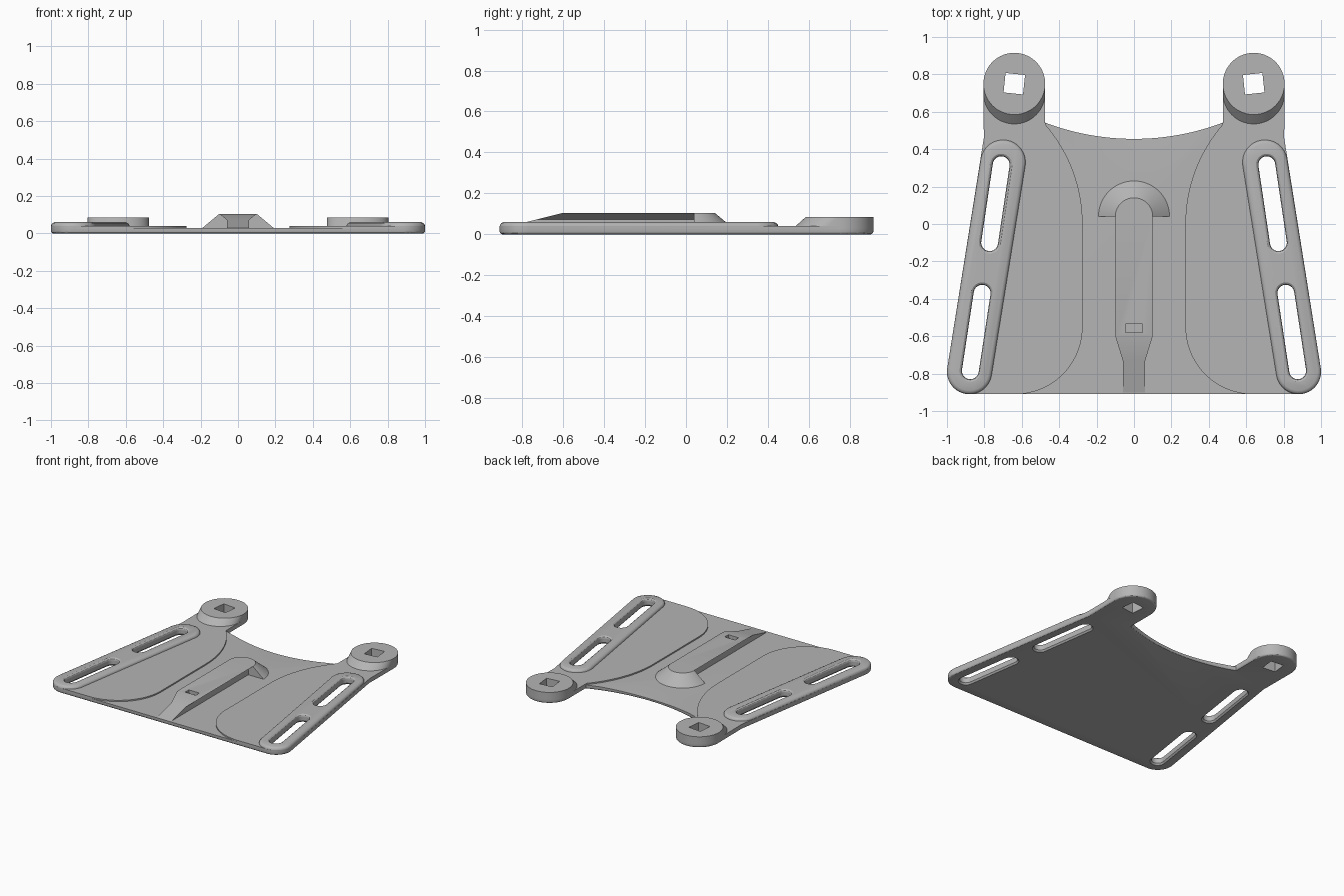
import bpy
import bmesh
from math import sin, cos, radians, atan2, degrees, asin
from mathutils import Vector

if "Cube" in bpy.data.objects:
    bpy.data.objects.remove(bpy.data.objects["Cube"], do_unlink=True)

grey = bpy.data.materials.new("mid_grey")
grey.use_nodes = True
colour = (0.46, 0.46, 0.46, 1)
grey.diffuse_color = colour
grey.node_tree.nodes["Principled BSDF"].inputs["Base Color"].default_value = colour

# Main dimensions
RAIL_A, RAIL_B, RAIL_R = Vector((0.88, -0.79)), Vector((0.70, 0.33)), 0.12
EYE, EYE_R = (0.64, 0.75), 0.165
BASE_Z, PAD_Z, RAIL_Z, EYE_Z, BAR_Z = 0.03, 0.04, 0.06, 0.085, 0.105
FRONT = -0.91


def arc(centre, r, start, end, n=24):
    angles = [radians(start + (end - start) * i / n) for i in range(n + 1)]
    return [(centre[0] + r * cos(a), centre[1] + r * sin(a)) for a in angles]


def capsule(a, b, r):
    d = b - a
    t = degrees(atan2(d.y, d.x))
    return arc(b, r, t - 90, t + 90, 16) + arc(a, r, t + 90, t + 270, 16)


def flip(points, side):
    return [(side * x, y) for x, y in points]


def loft(name, layers):
    """Solid through matching outlines, each given as (points, z)."""
    bm = bmesh.new()
    rings = [[bm.verts.new((x, y, z)) for x, y in pts] for pts, z in layers]
    for low, high in zip(rings, rings[1:]):
        for i in range(len(low)):
            j = (i + 1) % len(low)
            bm.faces.new((low[i], low[j], high[j], high[i]))
    bm.faces.new(rings[0][::-1])
    bm.faces.new(rings[-1])
    return finish(name, bm)


def finish(name, bm):
    bmesh.ops.recalc_face_normals(bm, faces=bm.faces[:])
    mesh = bpy.data.meshes.new(name)
    bm.to_mesh(mesh)
    bm.free()
    mesh.materials.append(grey)
    obj = bpy.data.objects.new(name, mesh)
    bpy.context.collection.objects.link(obj)
    return obj


def activate(obj):
    bpy.ops.object.select_all(action="DESELECT")
    obj.select_set(True)
    bpy.context.view_layer.objects.active = obj


def cut(obj, cutters):
    activate(obj)
    for c in cutters:
        m = obj.modifiers.new("cut", "BOOLEAN")
        m.operation, m.solver, m.object = "DIFFERENCE", "EXACT", c
        bpy.ops.object.modifier_apply(modifier=m.name)


# Outer edge of one side: front corner, slanted flank, neck and eye
axis = RAIL_B - RAIL_A
tilt = degrees(atan2(-axis.x, axis.y))
flank = (arc(RAIL_A, RAIL_R, -90, tilt) + [(0.803, 0.46)]
         + arc(EYE, EYE_R, 0, 180, 40) + [(0.475, 0.542)])

# Base plate with a hollow back edge and rounded lower rim
half = flank + arc((0, 1.795), 1.34, -69.2, -90, 16)[1:]
outline = half + flip(half[:-1], -1)[::-1]
base = loft("base_plate", [(outline, 0), (outline, BASE_Z)])
bm = bmesh.new()
bm.from_mesh(base.data)
rim = [e for e in bm.edges if all(v.co.z < 0.001 for v in e.verts)]
bmesh.ops.bevel(bm, geom=rim, offset=0.013, segments=3, profile=0.5, affect="EDGES")
bm.to_mesh(base.data)
bm.free()

# Shallow scoop along the back edge
scoop = loft("scoop_cutter", [(arc((0, 0.7), r, 0, 357, 119), z)
                              for r, z in ((0.23, 0.019), (0.43, BASE_Z), (0.45, 0.0311))])
cutters = [scoop]
cut(base, [scoop])
parts = [base]

# Inner border of the side pads
top_angle = 180 - degrees(asin(0.53 / 0.81))
border = arc((1.085, 0), 0.81, top_angle, 180) + arc((0.635, -0.55), 0.36, 180, 270)

for side, label in ((1, "left"), (-1, "right")):
    # Slots with softened mouths
    slots = []
    for k, (a, b) in enumerate((((0.875, -0.785), (0.812, -0.37)),
                                ((0.772, -0.10), (0.71, 0.317)))):
        mouth = ((0.06, -0.005), (0.055, 0), (0.045, 0.012), (0.045, 0.045),
                 (0.049, 0.054), (0.058, RAIL_Z), (0.062, 0.062))
        slots.append(loft(f"{label}_slot_cutter_{k}", [
            (flip(capsule(Vector(a), Vector(b), r), side), z) for r, z in mouth]))

    # Square socket, slightly turned
    socket = flip(arc(EYE, 0.074, 51, 321, 3), side)
    hole = loft(f"{label}_socket_cutter", [(socket, -0.1), (socket, 0.2)])

    # Side pad, rail and eye
    pad_pts = flip(flank + border, side)
    pad = loft(f"{label}_side_pad", [(pad_pts, BASE_Z), (pad_pts, PAD_Z)])
    rail = loft(f"{label}_slotted_rail", [
        (flip(capsule(RAIL_A, RAIL_B, RAIL_R - inset), side), z)
        for inset, z in ((0, PAD_Z), (0.002, 0.048), (0.008, 0.055), (0.02, RAIL_Z))])
    disc = arc(EYE, EYE_R, 0, 357, 119)
    skirt = [(x, y - 0.05 if y < EYE[1] - 0.001 else y) for x, y in disc]
    eye = loft(f"{label}_mounting_eye", [(flip(skirt, side), PAD_Z),
                                         (flip(disc, side), EYE_Z)])
    cut(base, slots + [hole])
    cut(pad, slots + [hole])
    cut(rail, slots)
    cut(eye, [hole])
    parts += [pad, rail, eye]
    cutters += slots + [hole]

# Undercut guide bar, trimmed by a front ramp
profile = [(0.06, 0.02), (0.06, 0.0725), (0.1, BAR_Z)]
profile += flip(profile, -1)[::-1]
bm = bmesh.new()
ends = [[bm.verts.new((x, y, z)) for x, z in profile] for y in (FRONT, 0.04)]
for i in range(len(profile)):
    j = (i + 1) % len(profile)
    bm.faces.new((ends[0][i], ends[0][j], ends[1][j], ends[1][i]))
for end in ends:
    bm.faces.new(end)
cutting = bmesh.ops.bisect_plane(bm, geom=bm.verts[:] + bm.edges[:] + bm.faces[:],
                                 plane_co=(0, -0.6, BAR_Z), plane_no=(0, -0.25, 1),
                                 clear_outer=True)
bmesh.ops.holes_fill(bm, edges=[e for e in bm.edges if e.is_boundary], sides=0)
bar = finish("guide_bar", bm)

# Small catch pocket in the bar
pocket = [(-0.045, -0.58), (0.045, -0.58), (0.045, -0.535), (-0.045, -0.535)]
catch = loft("catch_cutter", [(pocket, 0.08), (pocket, 0.2)])
cut(bar, [catch])
cutters.append(catch)

# Half-cone stop at the end of the bar
stop = loft("end_stop", [(arc((0, 0.04), r, 0, 180, 48), z)
                         for r, z in ((0.19, BASE_Z), (0.1, BAR_Z))])
parts += [bar, stop]

for c in cutters:
    bpy.data.objects.remove(c, do_unlink=True)
for p in parts:
    activate(p)
    bpy.ops.object.shade_smooth_by_angle(angle=radians(30))
